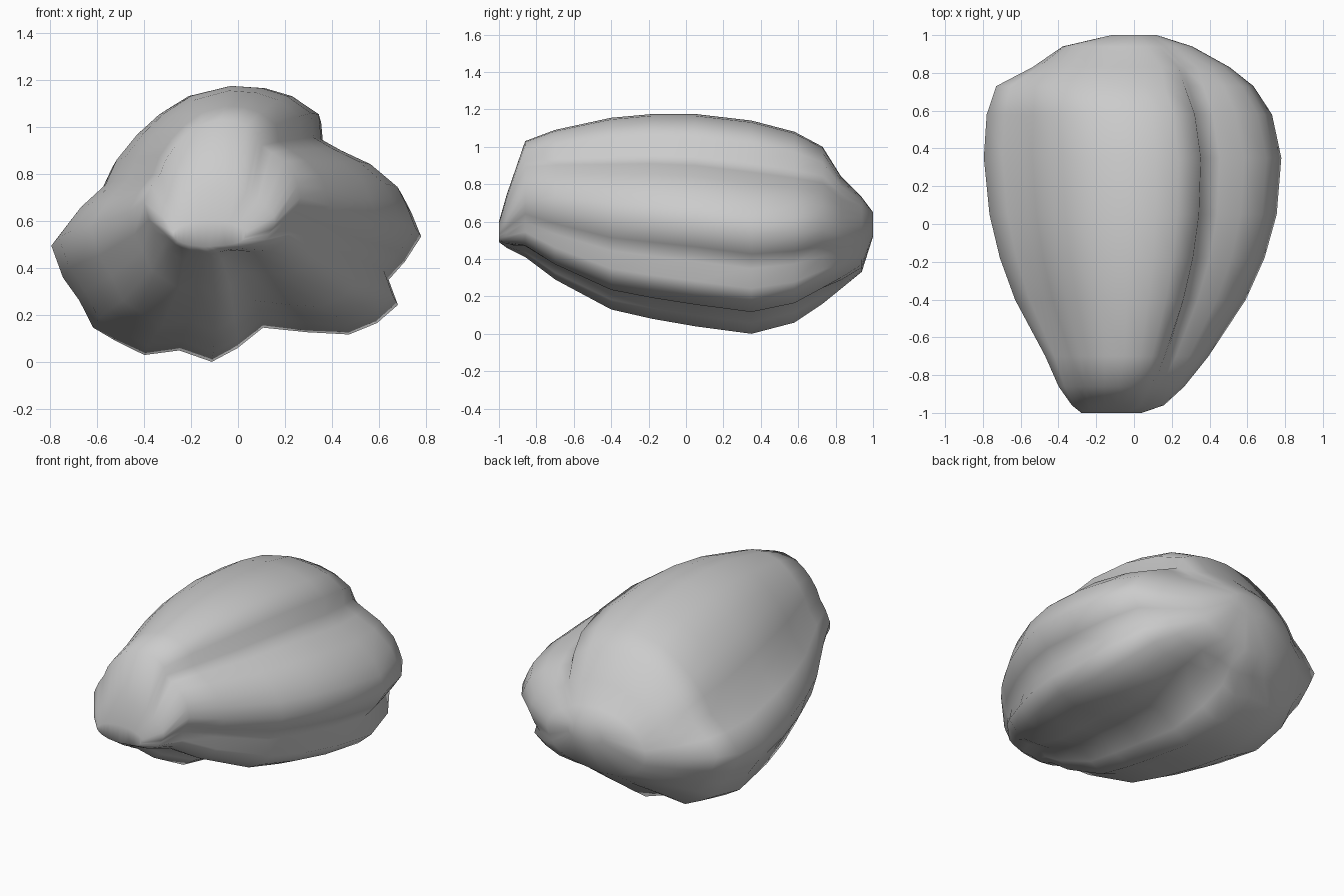
import bpy, bmesh, math

if "Cube" in bpy.data.objects:
    bpy.data.objects.remove(bpy.data.objects["Cube"])

# Ribbed cross-section seen from the front (x, z), anticlockwise from the right
RING = [(.79, .55), (.75, .65), (.71, .73), (.59, .83), (.46, .89), (.37, .94),
        (.36, 1.05), (.24, 1.13), (.12, 1.165), (-.03, 1.175), (-.22, 1.13),
        (-.35, 1.05), (-.45, .96), (-.54, .85), (-.59, .74), (-.7, .64),
        (-.80, .51), (-.75, .37), (-.68, .27), (-.62, .15), (-.52, .09),
        (-.40, .03), (-.25, .05), (-.11, 0), (0, .06), (.11, .15), (.3, .13),
        (.48, .12), (.60, .17), (.69, .25), (.65, .36), (.72, .44)]

# Stations along y: y, left, right, bottom, top, roundness
STATIONS = [
    (-1.00, -.28, .04, .49, .60, .8),
    (-.96, -.33, .16, .46, .74, .6),
    (-.86, -.40, .27, .41, 1.03, .25),
    (-.70, -.47, .40, .29, 1.09, .1),
    (-.40, -.63, .60, .13, 1.155, 0),
    (-.18, -.71, .70, .08, 1.175, 0),
    (.05, -.765, .765, .04, 1.175, 0),
    (.35, -.795, .79, .00, 1.14, 0),
    (.58, -.78, .74, .06, 1.08, 0),
    (.73, -.73, .64, .16, 1.00, .15),
    (.83, -.54, .51, .24, .84, .5),
    (.94, -.38, .31, .33, .73, .8),
    (1.00, -.12, .12, .52, .65, 1),
]


def section(y, left, right, low, high, roundness):
    """Fit the ribbed ring into a station's box, blended toward an ellipse."""
    points = []
    for x, z in RING:
        u, v = x / .80, 2 * z / 1.175 - 1
        length = math.hypot(u, v)
        k = 1 + roundness * (1 / length - 1)
        points.append(((left + right) / 2 + u * k * (right - left) / 2, y,
                       (low + high) / 2 + v * k * (high - low) / 2))
    return points


# Ribbed shell: loft through all stations, closed at both ends
bm = bmesh.new()
rings = [[bm.verts.new(p) for p in section(*s)] for s in STATIONS]
n = len(RING)
for a, b in zip(rings, rings[1:]):
    for i in range(n):
        j = (i + 1) % n
        bm.faces.new((a[i], a[j], b[j], b[i]))
for ring in (rings[0], rings[-1]):
    bmesh.ops.triangle_fill(bm, use_beauty=True, edges=[
        bm.edges.get((ring[i], ring[(i + 1) % n])) for i in range(n)])
bmesh.ops.recalc_face_normals(bm, faces=bm.faces[:])

mesh = bpy.data.meshes.new("ribbed_shell")
bm.to_mesh(mesh)
bm.free()
shell = bpy.data.objects.new("ribbed_shell", mesh)
bpy.context.collection.objects.link(shell)
bpy.context.view_layer.objects.active = shell
shell.select_set(True)
bpy.ops.object.shade_smooth_by_angle(angle=math.radians(75))
